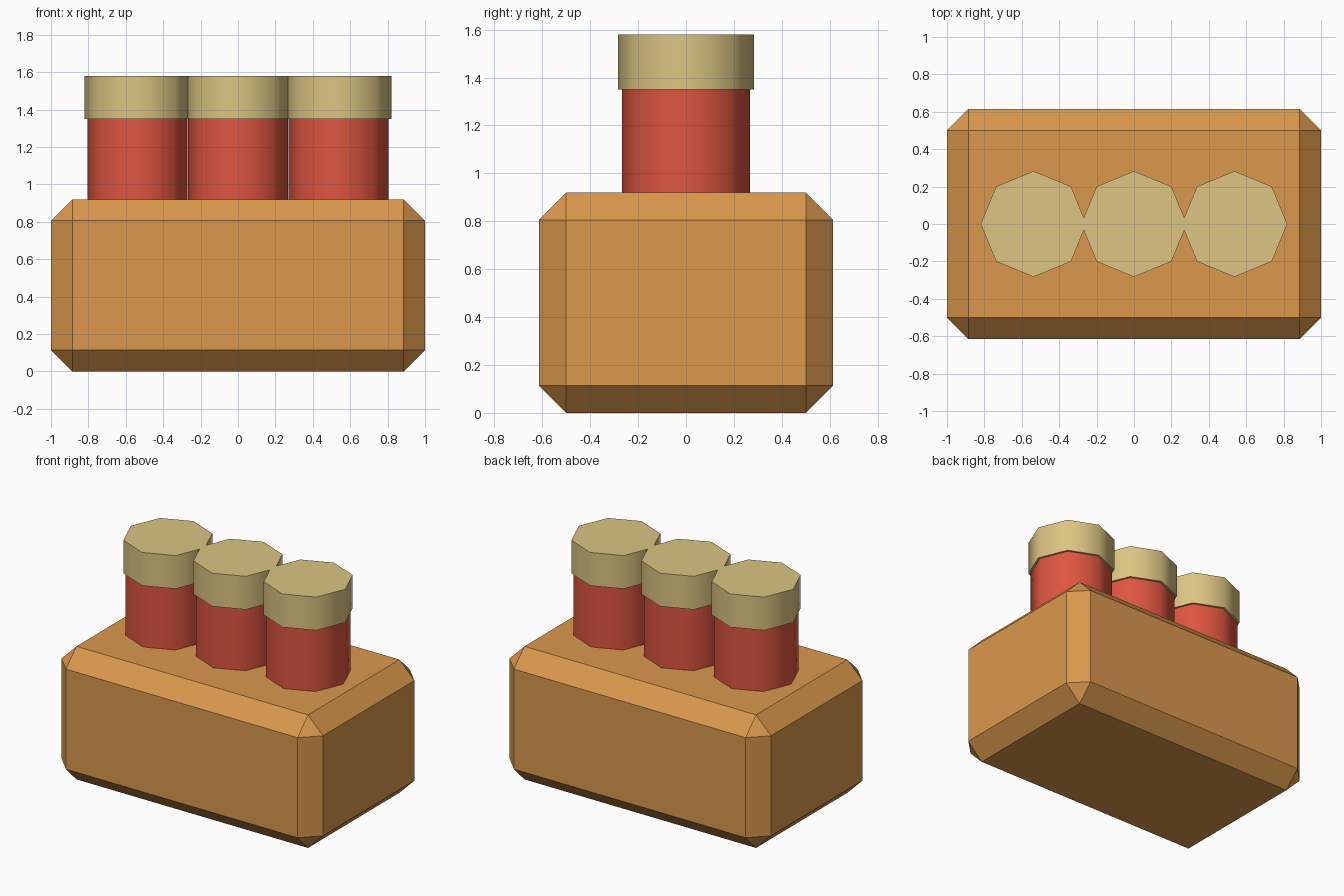
import bpy
import math

cube = bpy.data.objects.get("Cube")
if cube:
    bpy.data.objects.remove(cube, do_unlink=True)


def make_material(name, rgb):
    mat = bpy.data.materials.new(name)
    mat.use_nodes = True
    color = (*rgb, 1.0)
    mat.diffuse_color = color
    mat.node_tree.nodes["Principled BSDF"].inputs["Base Color"].default_value = color
    return mat


def octagon_cylinder(name, x, radius, bottom, top, mat):
    bpy.ops.mesh.primitive_cylinder_add(
        vertices=8, radius=radius, depth=top - bottom,
        location=(x, 0, (bottom + top) / 2))
    obj = bpy.context.object
    obj.name = name
    obj.data.materials.append(mat)
    # Rounded sides with crisp rims
    bpy.ops.object.shade_smooth_by_angle(angle=math.radians(50))
    return obj


orange = make_material("warm orange", (0.70, 0.314, 0.072))
red = make_material("brick red", (0.73, 0.091, 0.051))
tan = make_material("pale tan", (0.716, 0.558, 0.223))

BOX_HEIGHT = 0.92
SPACING = 0.537

# Chamfered base block
bpy.ops.mesh.primitive_cube_add(size=1, location=(0, 0, BOX_HEIGHT / 2))
base = bpy.context.object
base.name = "base_block"
base.scale = (2.0, 1.228, BOX_HEIGHT)
bpy.ops.object.transform_apply(location=False, rotation=False, scale=True)
base.data.materials.append(orange)
chamfer = base.modifiers.new("chamfer", 'BEVEL')
chamfer.width = 0.114
chamfer.segments = 1

# Row of three capped posts
for side, label in zip((-1, 0, 1), ("right", "middle", "left")):
    x = side * SPACING
    octagon_cylinder(label + "_post", x, 0.268, BOX_HEIGHT - 0.02, 1.35, red)
    octagon_cylinder(label + "_cap", x, 0.283, 1.35, 1.58, tan)
